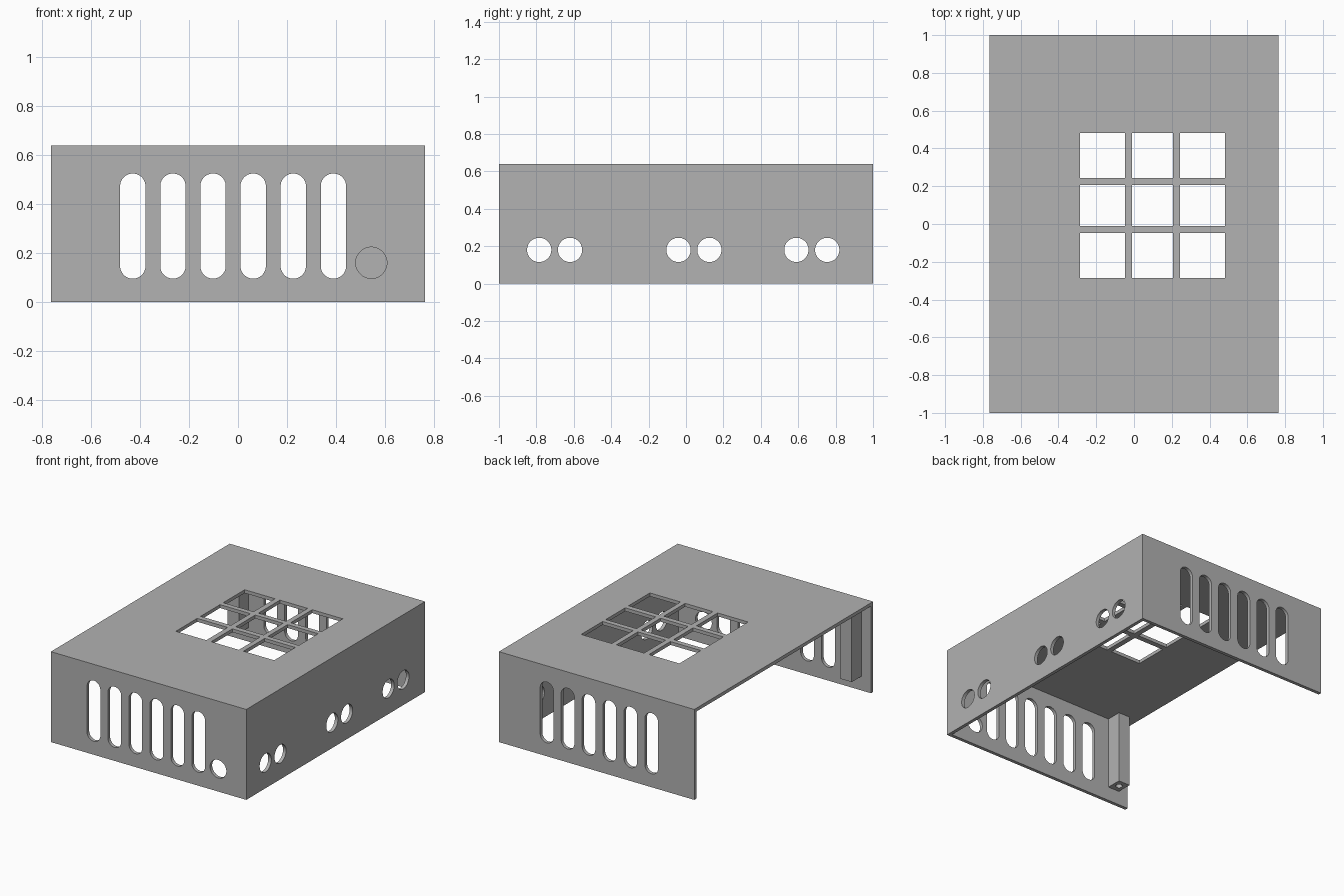
import bpy, bmesh, math
from mathutils import Matrix, Vector

old = bpy.data.objects.get("Cube")
if old:
    bpy.data.objects.remove(old, do_unlink=True)

W, L, H, T = 0.765, 1.0, 0.64, 0.024   # half width, half length, height, wall

grey = bpy.data.materials.new("plain grey")
grey.use_nodes = True
colour = (0.445, 0.445, 0.445, 1)
grey.diffuse_color = colour
grey.node_tree.nodes["Principled BSDF"].inputs["Base Color"].default_value = colour


def add_box(bm, lo, hi):
    lo, hi = Vector(lo), Vector(hi)
    size = hi - lo
    mat = Matrix.Translation((lo + hi) / 2) @ Matrix.Diagonal((*size, 1))
    bmesh.ops.create_cube(bm, size=1, matrix=mat)


def add_slot(bm, centre, axis, radius, stretch=0, depth=0.12):
    """Round-ended prism along an axis; stretch pulls its upper half up in z."""
    n = 32
    u = Vector((0, 1, 0)) if axis == "X" else Vector((1, 0, 0))
    v = Vector((0, 1, 0)) if axis == "Z" else Vector((0, 0, 1))
    d = u.cross(v)
    pts = []
    for i in range(n):
        a = 2 * math.pi * (i + 0.5) / n
        lift = math.copysign(stretch / 2, math.sin(a))
        pts.append(u * radius * math.cos(a) + v * (radius * math.sin(a) + lift))
    base = Vector(centre) - d * depth / 2
    low = [bm.verts.new(base + p) for p in pts]
    high = [bm.verts.new(base + p + d * depth) for p in pts]
    bm.faces.new(low[::-1])
    bm.faces.new(high)
    for i in range(n):
        j = (i + 1) % n
        bm.faces.new((low[i], low[j], high[j], high[i]))


def make(name, bm):
    bmesh.ops.recalc_face_normals(bm, faces=bm.faces)
    mesh = bpy.data.meshes.new(name)
    bm.to_mesh(mesh)
    bm.free()
    mesh.materials.append(grey)
    ob = bpy.data.objects.new(name, mesh)
    bpy.context.collection.objects.link(ob)
    return ob


def activate(ob):
    bpy.ops.object.select_all(action="DESELECT")
    ob.select_set(True)
    bpy.context.view_layer.objects.active = ob


def cut(ob, bm):
    cutter = make("cutter", bm)
    cutter.hide_render = True
    mod = ob.modifiers.new("cut", "BOOLEAN")
    mod.operation = "DIFFERENCE"
    mod.solver = "EXACT"
    mod.object = cutter
    activate(ob)
    bpy.ops.object.modifier_apply(modifier=mod.name)
    bpy.data.objects.remove(cutter, do_unlink=True)


# Cover shell: lid, front, back and one side; open below and at -x
bm = bmesh.new()
add_box(bm, (-W, -L, 0), (W, L, H))
cover = make("cover_shell", bm)
bm = bmesh.new()
add_box(bm, (-W - 0.1, -L + T, -0.1), (W - T, L - T, H - T))
cut(cover, bm)

# Openings through the walls and lid
bm = bmesh.new()
for i in range(6):                                   # tall vents, front and back
    for y in (-L, L):
        add_slot(bm, (-0.43 + 0.164 * i, y, 0.31), "Y", 0.052, 0.326)
add_slot(bm, (0.545, -L, 0.16), "Y", 0.064)          # round front port
for y in (-0.785, -0.62, -0.04, 0.125, 0.59, 0.755):   # paired side ports
    add_slot(bm, (W, y, 0.18), "X", 0.065)
cells = ((-0.286, -0.048), (-0.01, 0.207), (0.243, 0.483))
for x0, x1 in cells:                                 # lid grille
    for y0, y1 in cells:
        add_box(bm, (x0, y0, H - 0.1), (x1, y1, H + 0.1))
cut(cover, bm)
activate(cover)
bpy.ops.object.shade_smooth_by_angle(angle=math.radians(30))

# Screw posts at the open side, with a hole in the foot
for name, s in (("front_post", -1), ("back_post", 1)):
    ya, yb = sorted((s * 0.868, s * (L - T / 2)))
    bm = bmesh.new()
    add_box(bm, (-0.69, ya, 0.1), (-0.6, yb, H - T / 2))
    post = make(name, bm)
    bm = bmesh.new()
    add_slot(bm, (-0.645, s * 0.922, 0.1), "Z", 0.022, depth=0.4)
    cut(post, bm)
    activate(post)
    bpy.ops.object.shade_smooth_by_angle(angle=math.radians(30))
